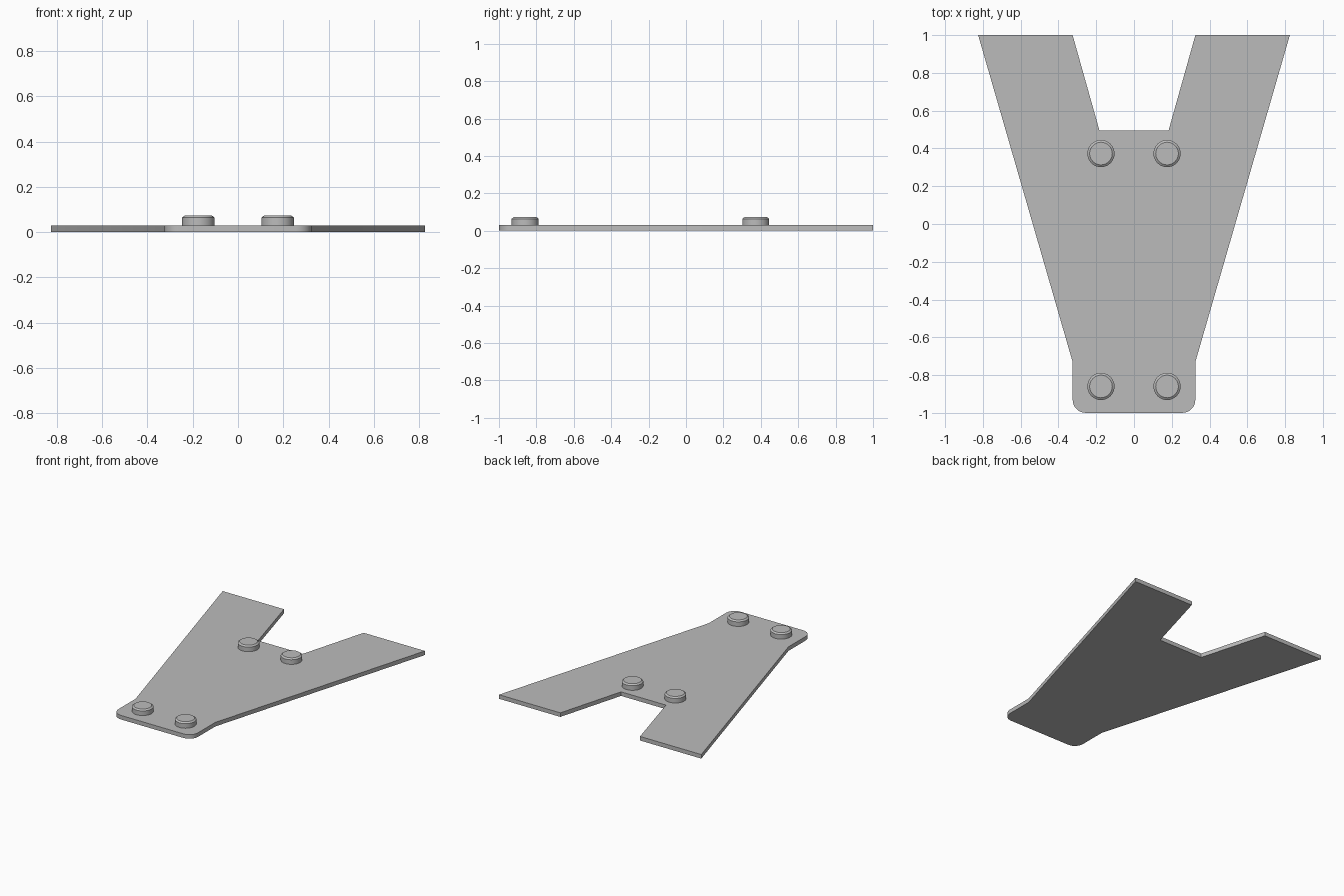
import bpy
import bmesh
import math

cube = bpy.data.objects.get("Cube")
if cube:
    bpy.data.objects.remove(cube, do_unlink=True)

PLATE_TOP = 0.03

# Single grey material
grey = bpy.data.materials.new("plain grey")
grey.use_nodes = True
colour = (0.5, 0.5, 0.5, 1.0)
grey.diffuse_color = colour
grey.node_tree.nodes["Principled BSDF"].inputs["Base Color"].default_value = colour


def add_object(name, bm):
    bmesh.ops.recalc_face_normals(bm, faces=bm.faces)
    mesh = bpy.data.meshes.new(name)
    bm.to_mesh(mesh)
    bm.free()
    mesh.materials.append(grey)
    obj = bpy.data.objects.new(name, mesh)
    bpy.context.collection.objects.link(obj)
    return obj


def shade(obj):
    bpy.ops.object.select_all(action="DESELECT")
    obj.select_set(True)
    bpy.context.view_layer.objects.active = obj
    bpy.ops.object.shade_smooth_by_angle(angle=math.radians(30))


# Forked plate: half outline from the front edge to the notch, then mirrored
radius = 0.07
half = [(0.325 - radius + radius * math.sin(a), -1 + radius - radius * math.cos(a))
        for a in (math.radians(15 * i) for i in range(7))]
half += [(0.325, -0.73), (0.825, 1.0), (0.325, 1.0), (0.183, 0.495)]
outline = half + [(-x, y) for x, y in reversed(half)]

bm = bmesh.new()
base = bm.faces.new([bm.verts.new((x, y, 0)) for x, y in outline])
sweep = bmesh.ops.extrude_face_region(bm, geom=[base], use_keep_orig=True)
top = [v for v in sweep["geom"] if isinstance(v, bmesh.types.BMVert)]
bmesh.ops.translate(bm, verts=top, vec=(0, 0, PLATE_TOP))
# Triangulate the concave faces cleanly
bmesh.ops.triangulate(bm, faces=[f for f in bm.faces if len(f.verts) > 4])
shade(add_object("forked_plate", bm))


# Round studs with a chamfered rim
def add_stud(name, x, y):
    bm = bmesh.new()
    rings = [(0.072, PLATE_TOP), (0.072, 0.064), (0.06, 0.073)]
    for (r1, z1), (r2, z2) in zip(rings, rings[1:]):
        last = z2 == rings[-1][1]
        made = bmesh.ops.create_cone(bm, cap_ends=False, segments=32,
                                     radius1=r1, radius2=r2, depth=z2 - z1)
        bmesh.ops.translate(bm, verts=made["verts"], vec=(x, y, (z1 + z2) / 2))
        if last:
            rim = [v for v in made["verts"] if v.co.z > (z1 + z2) / 2]
            bmesh.ops.contextual_create(bm, geom=rim)
    bmesh.ops.remove_doubles(bm, verts=bm.verts, dist=0.0005)
    shade(add_object(name, bm))


for end, y in (("front", -0.86), ("back", 0.373)):
    for side, x in (("left", 0.175), ("right", -0.175)):
        add_stud(f"{end}_{side}_stud", x, y)
